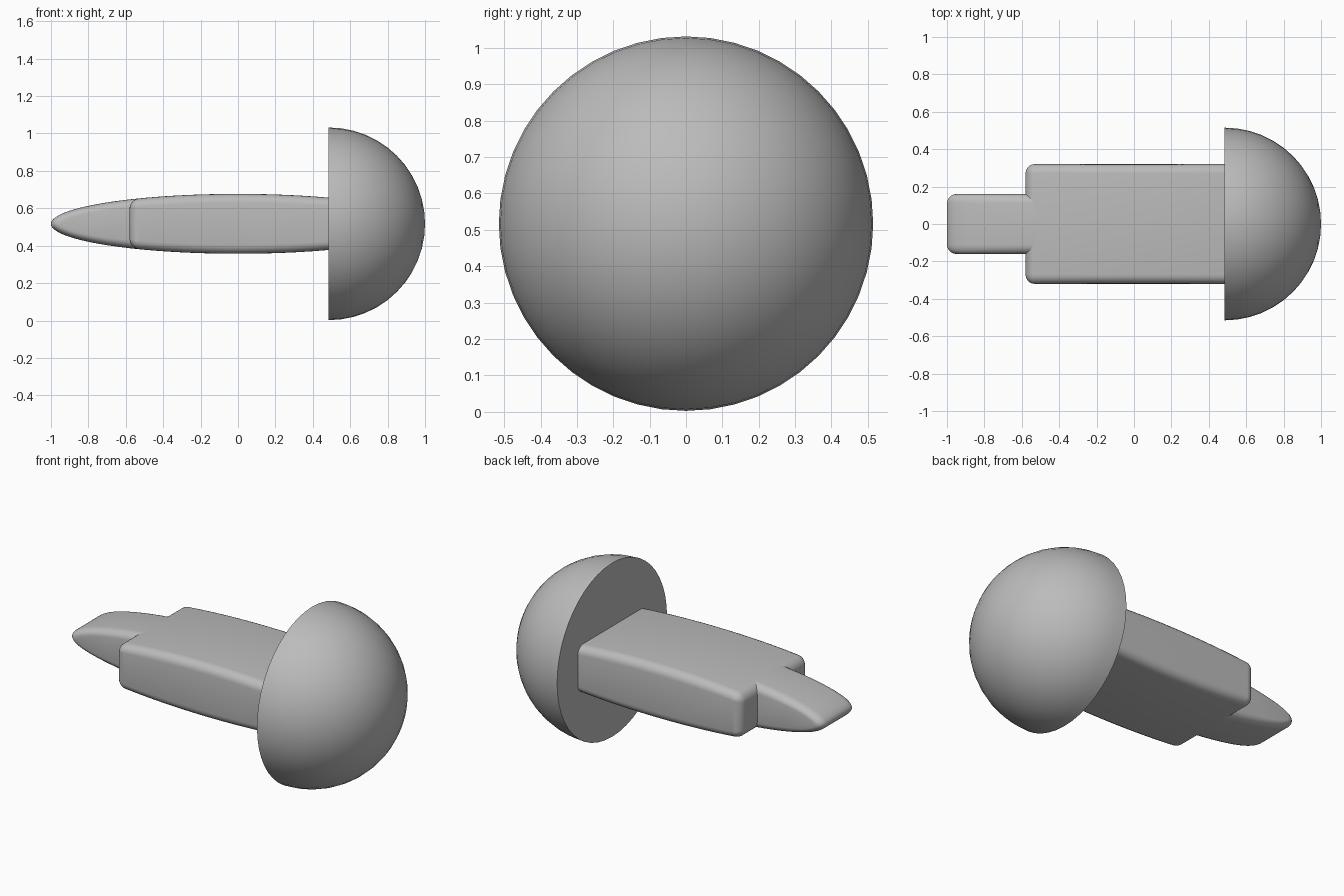
import bpy, bmesh, math
from mathutils import Matrix

cube = bpy.data.objects.get("Cube")
if cube:
    bpy.data.objects.remove(cube, do_unlink=True)

MID_Z = 0.517      # height of the long axis
LENS = 0.16        # half thickness of the lens-shaped profile
STEPS = 5          # segments in each rounded edge

grey = bpy.data.materials.new("plain_grey")
grey.use_nodes = True
colour = (0.5, 0.5, 0.5, 1)
grey.diffuse_color = colour
grey.node_tree.nodes["Principled BSDF"].inputs["Base Color"].default_value = colour


def finish(name, bm):
    bmesh.ops.remove_doubles(bm, verts=bm.verts, dist=0.0004)
    bmesh.ops.recalc_face_normals(bm, faces=bm.faces)
    mesh = bpy.data.meshes.new(name)
    bm.to_mesh(mesh)
    bm.free()
    mesh.materials.append(grey)
    obj = bpy.data.objects.new(name, mesh)
    bpy.context.collection.objects.link(obj)
    bpy.ops.object.select_all(action='DESELECT')
    obj.select_set(True)
    bpy.context.view_layer.objects.active = obj
    bpy.ops.object.shade_smooth_by_angle(angle=math.radians(35))


def profile(x0, x1, inset, corner):
    """Lens outline from x0 to x1, shrunk by inset, with optional rounded end."""
    start, r = x0 + inset, max(corner - inset, 0)
    if corner:
        turns = [i / 6 * math.pi / 2 for i in range(7)]
        samples = [(start + r * (1 - math.cos(t)), r * (1 - math.sin(t))) for t in turns]
        first = start + r
    else:
        samples, first = [(start, 0)], start
    # spacing is tight at the tip and wide along the middle
    samples += [(first + (x1 - first) * (i / 24) ** 2, 0) for i in range(1, 25)]
    half = [(x, (LENS - inset) * math.sqrt(max(0, 1 - (x / (1 - inset)) ** 2)) - drop)
            for x, drop in samples]
    return half + [(x, -h) for x, h in reversed(half)]


def lens_slab(name, x0, x1, width, radius, corner):
    """Loft lens outlines across y so that both rims are rounded."""
    bm = bmesh.new()
    layers = []
    for i in range(STEPS + 1):
        t = i / STEPS * math.pi / 2
        layers.append((width - radius * (1 - math.sin(t)), radius * (1 - math.cos(t))))
    layers = [(-y, d) for y, d in reversed(layers)] + layers
    rings = [[bm.verts.new((x, y, MID_Z + z)) for x, z in profile(x0, x1, d, corner)]
             for y, d in layers]
    for a, b in zip(rings, rings[1:]):
        for k in range(len(a)):
            n = (k + 1) % len(a)
            bm.faces.new((a[k], a[n], b[n], b[k]))
    bm.faces.new(rings[0])
    bm.faces.new(rings[-1])
    finish(name, bm)


# Wide handle and the narrow tongue at its end
lens_slab("handle", -0.58, 0.50, 0.32, 0.05, 0.05)
lens_slab("tongue", -1.0, -0.53, 0.16, 0.05, 0)

# Half-ball head with a flat back
bm = bmesh.new()
bmesh.ops.create_uvsphere(bm, u_segments=48, v_segments=24, radius=0.515)
bmesh.ops.bisect_plane(bm, geom=bm.verts[:] + bm.edges[:] + bm.faces[:], dist=0.0001,
                       plane_co=(0, 0, 0), plane_no=(0, 0, 1), clear_inner=True)
bmesh.ops.holes_fill(bm, edges=[e for e in bm.edges if e.is_boundary], sides=0)
bmesh.ops.transform(bm, verts=bm.verts, matrix=Matrix.Translation((0.485, 0, MID_Z))
                    @ Matrix.Rotation(math.pi / 2, 4, 'Y'))
finish("dome_head", bm)
